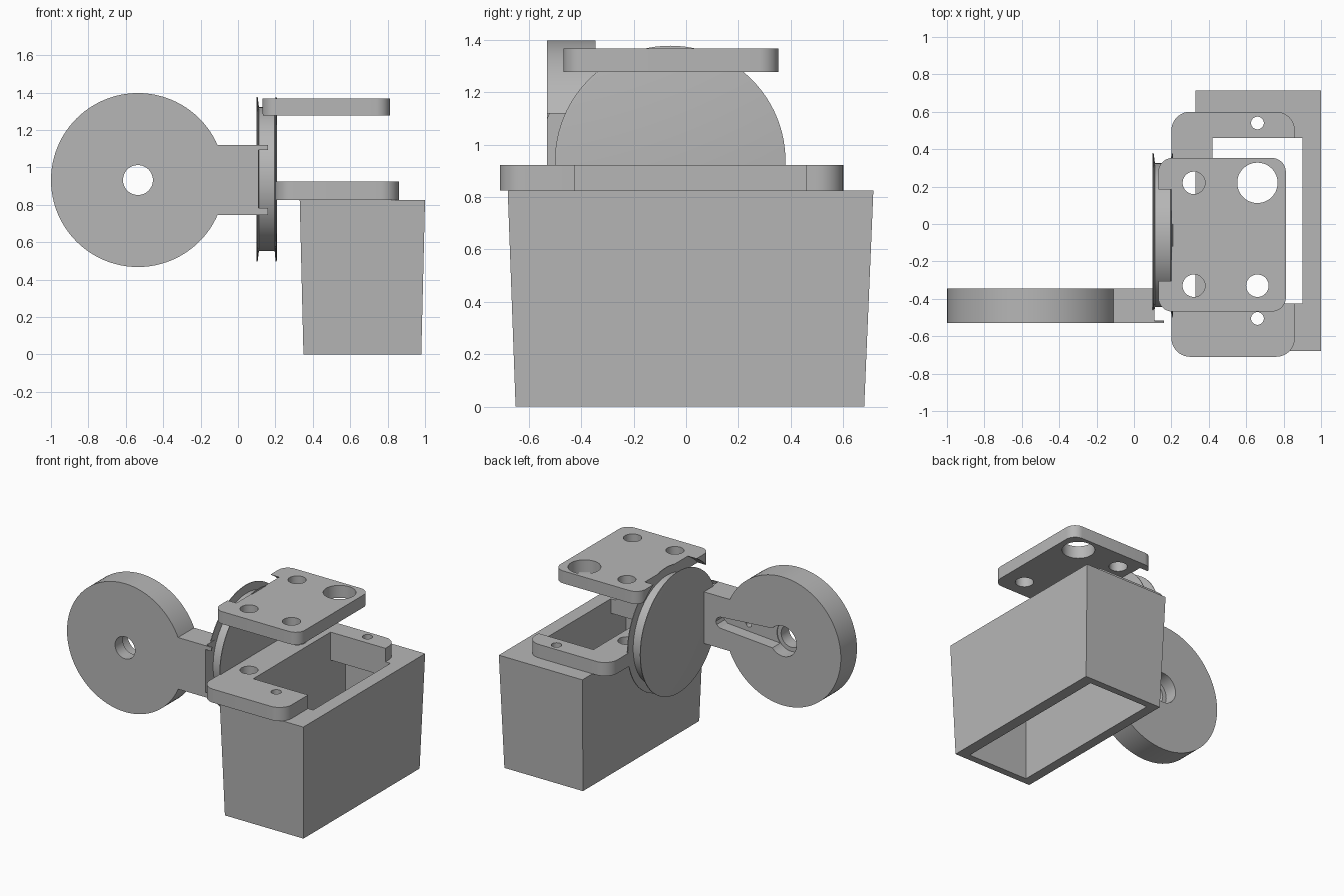
import bpy, bmesh, math

if "Cube" in bpy.data.objects:
    bpy.data.objects.remove(bpy.data.objects["Cube"])

grey = bpy.data.materials.new("plain_grey")
grey.use_nodes = True
grey.diffuse_color = (0.47, 0.47, 0.47, 1)
grey.node_tree.nodes["Principled BSDF"].inputs["Base Color"].default_value = (0.47, 0.47, 0.47, 1)

# How profile coordinates (u, v) and depth h map to space for each extrusion axis
PLACE = {
    "x": lambda u, v, h: (h, u, v),
    "y": lambda u, v, h: (u, h, v),
    "z": lambda u, v, h: (u, v, h),
}


def loft(name, rings, axis="z"):
    """Skin a stack of (profile, depth) rings and cap both ends."""
    bm = bmesh.new()
    loops = [[bm.verts.new(PLACE[axis](u, v, h)) for u, v in pts] for pts, h in rings]
    for a, b in zip(loops, loops[1:]):
        for i in range(len(a)):
            j = (i + 1) % len(a)
            bm.faces.new((a[i], a[j], b[j], b[i]))
    bm.faces.new(loops[0])
    bm.faces.new(loops[-1])
    bmesh.ops.recalc_face_normals(bm, faces=bm.faces)
    mesh = bpy.data.meshes.new(name)
    bm.to_mesh(mesh)
    bm.free()
    mesh.materials.append(grey)
    obj = bpy.data.objects.new(name, mesh)
    bpy.context.collection.objects.link(obj)
    return obj


def prism(name, pts, lo, hi, axis="z"):
    return loft(name, [(pts, lo), (pts, hi)], axis)


def circle(u, v, r, n=64):
    return [(u + r * math.cos(math.tau * i / n), v + r * math.sin(math.tau * i / n)) for i in range(n)]


def rect(u0, u1, v0, v1):
    return [(u0, v0), (u1, v0), (u1, v1), (u0, v1)]


def rounded(u0, u1, v0, v1, r, n=10):
    pts = []
    centres = [(u1 - r, v1 - r), (u0 + r, v1 - r), (u0 + r, v0 + r), (u1 - r, v0 + r)]
    for k, (cu, cv) in enumerate(centres):
        for i in range(n + 1):
            a = (k + i / n) * math.pi / 2
            pts.append((cu + r * math.cos(a), cv + r * math.sin(a)))
    return pts


def combine(obj, others, operation="DIFFERENCE"):
    """Apply booleans and discard the helper solids."""
    bpy.context.view_layer.objects.active = obj
    for other in others:
        mod = obj.modifiers.new("boolean", "BOOLEAN")
        mod.operation, mod.object, mod.solver = operation, other, "EXACT"
        bpy.ops.object.modifier_apply(modifier=mod.name)
        bpy.data.objects.remove(other)


def hole(u, v, r, lo, hi, axis="z"):
    return prism("cutter", circle(u, v, r, 48), lo, hi, axis)


HUB_Y, HUB_Z = -0.06, 0.937
ARM_X, ARM_Z = -0.535, 0.932
SCREWS = [(0.66, 0.54), (0.66, -0.505)]
MOUNT_HOLES = [(0.32, 0.22), (0.32, -0.33)]


def clearance():
    """Room around the wheel."""
    return prism("cutter", circle(HUB_Y, HUB_Z, 0.495, 96), 0.11, 0.2, "x")


# Tapered housing, open below, with an inward lip at the top of both ends
housing = loft("housing", [(rect(0.35, 0.98, -0.65, 0.68), 0), (rect(0.33, 1.0, -0.68, 0.715), 0.825)])
combine(housing, [
    prism("cutter", rect(0.42, 0.9, -0.6, 0.63), -0.1, 0.72),
    prism("cutter", rect(0.42, 0.9, -0.425, 0.46), 0.6, 1),
] + [hole(x, y, 0.034, 0.6, 1) for x, y in SCREWS])

# U-shaped mounting bracket
bracket = prism("mounting_bracket", rounded(0.2, 0.86, -0.71, 0.6, 0.1), 0.825, 0.923)
combine(bracket, [prism("cutter", rect(0.42, 1.1, -0.425, 0.46), 0.7, 1.1)]
        + [hole(x, y, 0.034, 0.7, 1.1) for x, y in SCREWS]
        + [hole(x, y, 0.06, 0.7, 1.1) for x, y in MOUNT_HOLES])

# Upper plate with four holes and a notch for the wheel
plate = prism("upper_plate", rounded(0.13, 0.812, -0.468, 0.353, 0.075), 1.277, 1.367)
combine(plate, [clearance(), hole(0.66, 0.22, 0.108, 1, 1.6), hole(0.66, -0.33, 0.06, 1, 1.6)]
        + [hole(x, y, 0.06, 1, 1.6) for x, y in MOUNT_HOLES])

# Grooved wheel
profile = [(0.098, 0.432), (0.1, 0.44), (0.105, 0.44), (0.112, 0.385),
           (0.196, 0.385), (0.201, 0.44), (0.206, 0.44), (0.208, 0.43)]
wheel = loft("grooved_wheel", [(circle(HUB_Y, HUB_Z, r, 96), x) for x, r in profile], "x")

# Round arm with a short tail cut around the wheel
arm = prism("round_arm", circle(ARM_X, ARM_Z, 0.465, 96), -0.53, -0.345, "y")
combine(arm, [prism("tail", rect(-0.4, 0.16, 0.746, 1.12), -0.53, -0.345, "y")], "UNION")
slot = [(ARM_X, 0.855), (-0.03, 0.892), (-0.004, 0.91), (0.004, ARM_Z),
        (-0.004, 0.954), (-0.03, 0.972), (ARM_X, 1.009)]
combine(arm, [
    clearance(),
    hole(ARM_X, ARM_Z, 0.08, -0.7, -0.2, "y"),
    hole(ARM_X, ARM_Z, 0.11, -0.44, -0.2, "y"),
    prism("cutter", slot, -0.435, -0.2, "y"),
    hole(-0.2, ARM_Z, 0.022, -0.48, -0.2, "y"),
])

# Smooth round sides while keeping hard edges
for obj in (housing, bracket, plate, wheel, arm):
    bpy.ops.object.select_all(action="DESELECT")
    obj.select_set(True)
    bpy.context.view_layer.objects.active = obj
    bpy.ops.object.shade_smooth_by_angle(angle=math.radians(30))
